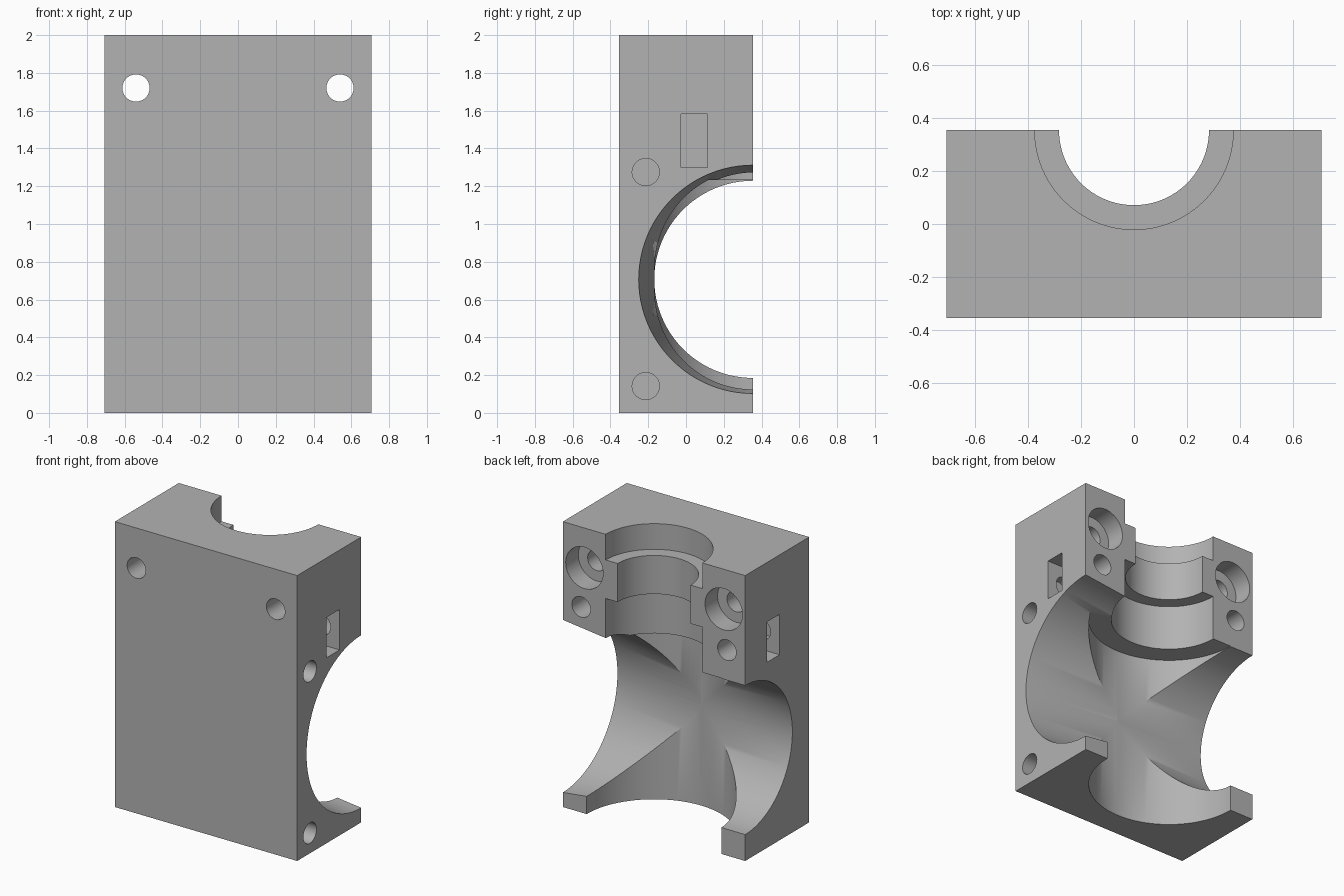
import bpy
import bmesh
from math import cos, sin, tau, radians
from mathutils import Matrix

default = bpy.data.objects.get("Cube")
if default:
    bpy.data.objects.remove(default, do_unlink=True)

HALF_X, HALF_Y, HEIGHT = 0.707, 0.354, 2.0
BORE_Z = 0.707

grey = bpy.data.materials.new("machined_grey")
grey.use_nodes = True
colour = (0.45, 0.45, 0.45, 1)
grey.diffuse_color = colour
grey.node_tree.nodes["Principled BSDF"].inputs["Base Color"].default_value = colour


def make_object(name, bm):
    bmesh.ops.recalc_face_normals(bm, faces=bm.faces)
    mesh = bpy.data.meshes.new(name)
    bm.to_mesh(mesh)
    bm.free()
    mesh.materials.append(grey)
    obj = bpy.data.objects.new(name, mesh)
    bpy.context.collection.objects.link(obj)
    return obj


def box(name, low, high):
    bm = bmesh.new()
    bmesh.ops.create_cube(bm, size=1)
    for v in bm.verts:
        v.co = [a + (b - a) * (c + 0.5) for a, b, c in zip(low, high, v.co)]
    return make_object(name, bm)


def turned(name, profile, axis, centre, segments=96):
    """Solid of revolution from (radius, distance along axis) pairs."""
    bm = bmesh.new()
    rings = []
    for r, h in profile:
        angles = [tau * i / segments for i in range(segments)]
        rings.append([bm.verts.new((r * cos(a), r * sin(a), h)) for a in angles])
    for lower, upper in zip(rings, rings[1:]):
        for i in range(segments):
            j = (i + 1) % segments
            bm.faces.new((lower[i], lower[j], upper[j], upper[i]))
    bm.faces.new(rings[0])
    bm.faces.new(rings[-1])
    turn = {"X": Matrix.Rotation(radians(90), 4, "Y"),
            "Y": Matrix.Rotation(radians(-90), 4, "X"),
            "Z": Matrix.Identity(4)}[axis]
    bm.transform(Matrix.Translation(centre) @ turn)
    return make_object(name, bm)


def cut(body, cutter):
    mod = body.modifiers.new("cut", "BOOLEAN")
    mod.operation = "DIFFERENCE"
    mod.solver = "EXACT"
    mod.object = cutter
    cutter.hide_render = True
    bpy.context.view_layer.objects.active = body
    bpy.ops.object.modifier_apply(modifier=mod.name)
    bpy.data.objects.remove(cutter, do_unlink=True)


# Solid block
housing = box("housing_half", (-HALF_X, -HALF_Y, 0), (HALF_X, HALF_Y, HEIGHT))

# Cross bore: straight on one side, flaring towards the other
cut(housing, turned("cross_bore",
                    [(0.522, -0.9), (0.522, 0), (0.627, 0.9)],
                    "X", (0, HALF_Y, BORE_Z)))

# Upright bore with a stepped neck
cut(housing, turned("upright_bore",
                    [(0.522, -0.1), (0.522, 1.232), (0.375, 1.232), (0.375, 1.55),
                     (0.283, 1.55), (0.283, 1.82), (0.375, 1.82), (0.375, 2.1)],
                    "Z", (0, HALF_Y, 0)))

for side in (-1, 1):
    # Clamp screw hole with a wide counterbore at the back
    cut(housing, turned("screw_hole",
                        [(0.072, -0.5), (0.072, 0.215), (0.145, 0.215), (0.145, 0.5)],
                        "Y", (side * 0.54, 0, 1.72), 48))
    # Blind bolt hole from the back
    cut(housing, turned("bolt_hole", [(0.072, -0.1), (0.072, 0.5)],
                        "Y", (side * 0.565, 0, 1.44), 48))
    # Nut slot from the side
    inner, outer = sorted((side * 0.42, side * 0.8))
    cut(housing, box("nut_slot", (inner, -0.027, 1.3), (outer, 0.115, 1.583)))

# Blind mounting holes on the flared side
for z in (0.142, 1.275):
    cut(housing, turned("mounting_hole", [(0.072, 0.35), (0.072, 0.8)],
                        "X", (0, -0.213, z), 48))

bpy.ops.object.select_all(action="DESELECT")
housing.select_set(True)
bpy.context.view_layer.objects.active = housing
bpy.ops.object.shade_smooth_by_angle(angle=radians(30))
